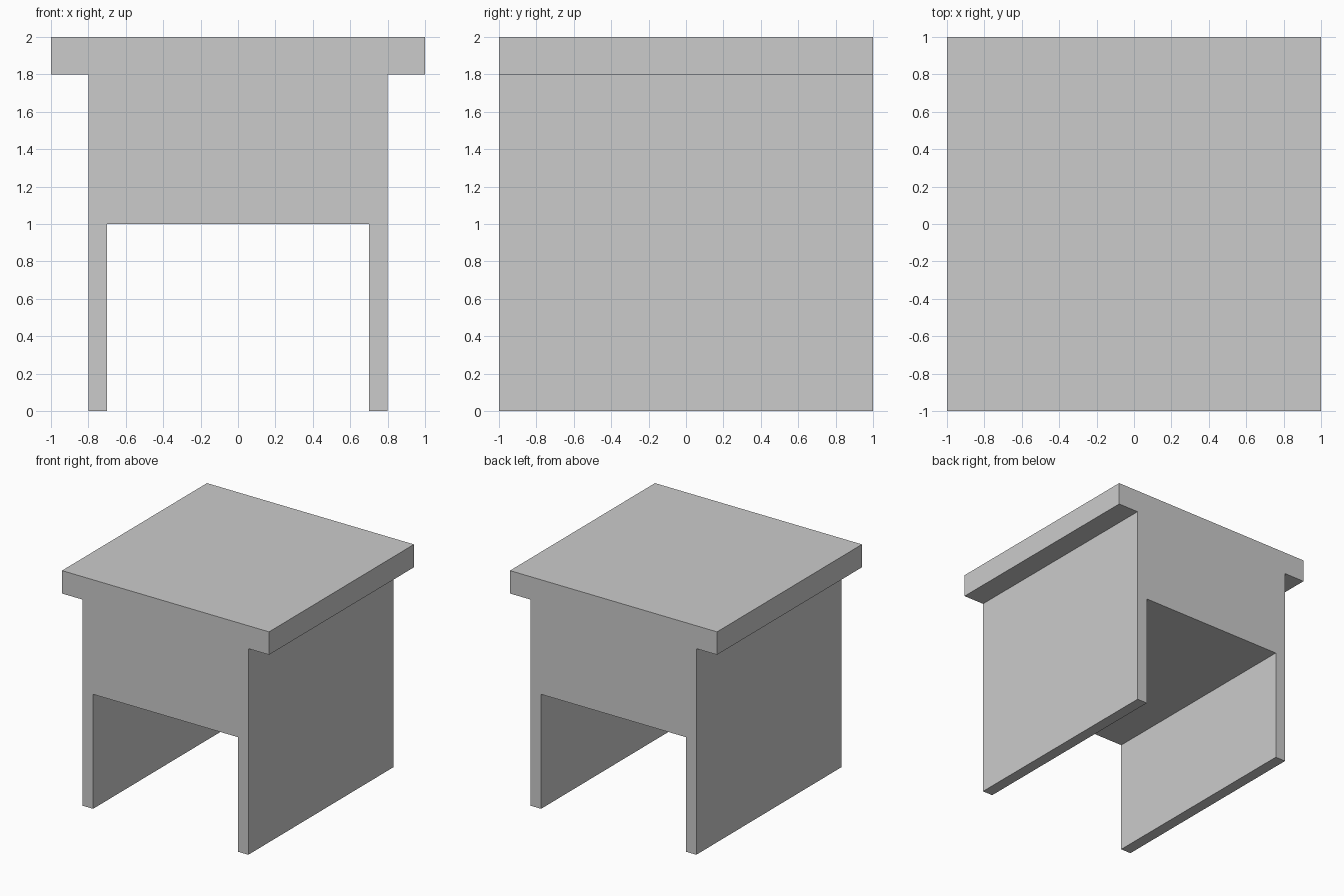
import bpy
import bmesh

if "Cube" in bpy.data.objects:
    bpy.data.objects.remove(bpy.data.objects["Cube"])

DEPTH = 2.0

# Right half of the front outline (x, z): underside, leg panel, overhanging top
half = [(0.7, 1.0), (0.7, 0.0), (0.8, 0.0), (0.8, 1.8), (1.0, 1.8), (1.0, 2.0)]
outline = half + [(-x, z) for x, z in reversed(half)]

# Stool: one solid block, the outline extruded from front to back
bm = bmesh.new()
front = bm.faces.new([bm.verts.new((x, -DEPTH / 2, z)) for x, z in outline])
result = bmesh.ops.extrude_face_region(bm, geom=[front], use_keep_orig=True)
back_verts = [v for v in result["geom"] if isinstance(v, bmesh.types.BMVert)]
bmesh.ops.translate(bm, verts=back_verts, vec=(0, DEPTH, 0))
bmesh.ops.recalc_face_normals(bm, faces=bm.faces[:])

mesh = bpy.data.meshes.new("stool")
bm.to_mesh(mesh)
bm.free()
stool = bpy.data.objects.new("stool", mesh)
bpy.context.collection.objects.link(stool)
